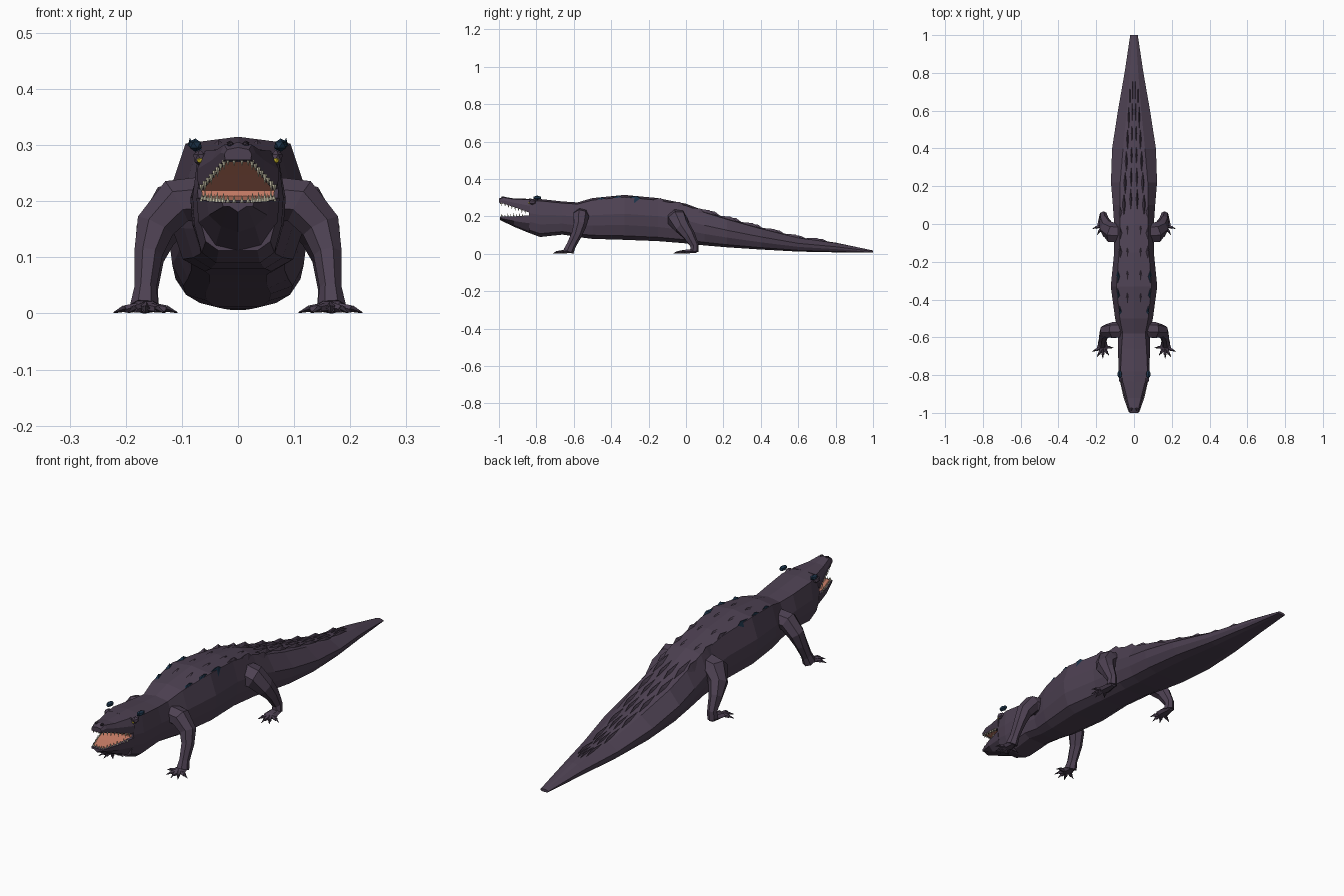
import bpy, bmesh
from math import pi, cos, sin
from mathutils import Vector, Matrix

if "Cube" in bpy.data.objects:
    bpy.data.objects.remove(bpy.data.objects["Cube"])


def material(name, rgb):
    m = bpy.data.materials.new(name)
    m.diffuse_color = (*rgb, 1)
    m.use_nodes = True
    m.node_tree.nodes["Principled BSDF"].inputs["Base Color"].default_value = m.diffuse_color
    return m


HIDE = material("hide", (0.075, 0.053, 0.085))
BLUE = material("blue_scale", (0.012, 0.035, 0.07))
FLESH = material("mouth_flesh", (0.65, 0.23, 0.15))
IVORY = material("ivory", (0.75, 0.7, 0.52))
YELLOW = material("eye_yellow", (0.75, 0.6, 0.03))
DARK = material("claw_dark", (0.035, 0.026, 0.04))


def finish(name, bm, mat, mirror=False):
    if mirror:
        geom = bmesh.ops.duplicate(bm, geom=bm.verts[:] + bm.edges[:] + bm.faces[:])["geom"]
        verts = [g for g in geom if isinstance(g, bmesh.types.BMVert)]
        bmesh.ops.scale(bm, vec=(-1, 1, 1), verts=verts)
    bmesh.ops.recalc_face_normals(bm, faces=bm.faces)
    mesh = bpy.data.meshes.new(name)
    bm.to_mesh(mesh)
    bm.free()
    mesh.materials.append(mat)
    ob = bpy.data.objects.new(name, mesh)
    bpy.context.collection.objects.link(ob)
    return ob


def loft(bm, rings):
    loops = [[bm.verts.new(p) for p in ring] for ring in rings]
    n = len(loops[0])
    for a, b in zip(loops, loops[1:]):
        for i in range(n):
            bm.faces.new((a[i], a[(i + 1) % n], b[(i + 1) % n], b[i]))
    bm.faces.new(loops[0])
    bm.faces.new(loops[-1][::-1])


def tube(bm, path, ref, sides=6):
    """path rows: x, y, z, radius along ref, radius across"""
    pts = [Vector(p[:3]) for p in path]
    rings = []
    for i, p in enumerate(path):
        t = (pts[min(i + 1, len(pts) - 1)] - pts[max(i - 1, 0)]).normalized()
        u = (Vector(ref) - t * t.dot(Vector(ref))).normalized()
        v = t.cross(u)
        rings.append([pts[i] + u * p[3] * cos(2 * pi * k / sides) + v * p[4] * sin(2 * pi * k / sides)
                      for k in range(sides)])
    loft(bm, rings)


def symmetric(y, half, top, bottom):
    """Closed ring from a right-hand half profile plus centre points"""
    return ([(0, y, top)] + [(x, y, z) for x, z in half] + [(0, y, bottom)]
            + [(-x, y, z) for x, z in reversed(half)])


# Body and tail: y, half width, top, bottom, shoulder ratio
BODY = [(-.84, .072, .295, .112, .85), (-.78, .081, .293, .09, .88), (-.66, .085, .28, .103, .78),
        (-.58, .083, .275, .09, .72), (-.5, .10, .298, .08, .75), (-.33, .123, .315, .075, .76),
        (-.15, .105, .298, .068, .75), (0, .105, .268, .056, .7), (.1, .112, .23, .045, .65),
        (.22, .122, .192, .035, .6), (.4, .116, .14, .023, .5), (.6, .085, .088, .012, .45),
        (.8, .05, .06, .008, .45), (1, .02, .018, .006, .5)]


def body_ring(y, w, top, bot, t):
    h = top - bot
    half = [(t * w, top - .05 * h), (w, top - .42 * h), (.96 * w, bot + .33 * h),
            (.8 * w, bot + .09 * h), (.48 * w, bot)]
    return symmetric(y, half, top, bot)


bm = bmesh.new()
loft(bm, [body_ring(*s) for s in BODY])
finish("body_and_tail", bm, HIDE)


def surface_z(x, y):
    for a, b in zip(BODY, BODY[1:]):
        if a[0] <= y <= b[0]:
            f = (y - a[0]) / (b[0] - a[0])
            _, w, top, bot, t = [p + (q - p) * f for p, q in zip(a, b)]
            h, e = top - bot, t * w
            if x <= e:
                return top - .05 * h * x / e
            return top - .05 * h - .37 * h * (x - e) / (w - e)


# Upper jaw: y, half width, top, bottom
bm = bmesh.new()
loft(bm, [symmetric(y, [(.8 * w, t - .004), (w, (t + b) / 2), (.97 * w, b)], t, b) for y, w, t, b in
          [(-1, .024, .296, .274), (-.975, .031, .305, .268), (-.92, .047, .296, .25), (-.835, .073, .294, .22)]])
finish("upper_jaw", bm, HIDE)

# Lower jaw
bm = bmesh.new()
loft(bm, [symmetric(y, [(w, t), (.95 * w, t - .45 * (t - b)), (.55 * w, b + .01)], t, b) for y, w, t, b in
          [(-.995, .028, .198, .181), (-.92, .055, .2, .145), (-.835, .074, .206, .11)]])
finish("lower_jaw", bm, HIDE)

# Mouth lining: palate, throat and tongue as one strip
bm = bmesh.new()
strip = [(-.985, .27, .02), (-.92, .247, .04), (-.845, .219, .064),
         (-.845, .209, .064), (-.92, .204, .048), (-.985, .201, .025)]
rows = [[bm.verts.new((s * w, y, z)) for s in (-1, 1)] for y, z, w in strip]
for a, b in zip(rows, rows[1:]):
    bm.faces.new((a[0], a[1], b[1], b[0]))
finish("mouth_lining", bm, FLESH)


# Teeth along both jaw rims
def tooth(bm, x, y, z, h):
    rot = Matrix.Rotation(pi if h < 0 else 0, 4, 'X')
    bmesh.ops.create_cone(bm, cap_ends=True, segments=4, radius1=.0042, radius2=0, depth=abs(h),
                          matrix=Matrix.Translation((x, y, z + h / 2)) @ rot)


bm = bmesh.new()
for i in range(8):
    f = i / 7
    size = .015 if i % 2 else .02
    tooth(bm, .025 + .04 * f, -.985 + .125 * f, .274 - .044 * f, -size)
    tooth(bm, .026 + .038 * f, -.984 + .11 * f, .196 + .004 * f, size)
for x in (.007, .018):
    tooth(bm, x, -.992, .277, -.015)
    tooth(bm, x, -.988, .195, .017)
finish("teeth", bm, IVORY, True)


# Eyes, brows and nostrils
def blob(name, loc, scale, mat):
    bm = bmesh.new()
    bmesh.ops.create_icosphere(bm, subdivisions=1, radius=1,
                               matrix=Matrix.Translation(loc) @ Matrix.Diagonal((*scale, 1)))
    finish(name, bm, mat, True)


blob("eyes", (.068, -.835, .273), (.006, .009, .006), YELLOW)
blob("eye_sockets", (.068, -.822, .277), (.013, .022, .015), HIDE)
blob("brows", (.076, -.795, .3), (.013, .024, .012), BLUE)
blob("nostrils", (.014, -.978, .302), (.007, .01, .006), DARK)


# Back and tail scutes: low keeled wedges following the surface
def scute(bm, x, y, length, width, height):
    def at(dx, dy, dz):
        return bm.verts.new((x + dx, y + dy, surface_z(x + dx, y + dy) + dz))
    front, back = at(0, -length / 2, -.002), at(0, length / 2, -.002)
    left, right = at(-width / 2, 0, -.002), at(width / 2, 0, -.002)
    peak = at(0, length * .2, height)
    for a, b in ((front, left), (left, back), (back, right), (right, front)):
        bm.faces.new((a, b, peak))


bm = bmesh.new()
for y in (-.47, -.38, -.28):
    scute(bm, .076 if y < -.4 else .086, y, .085, .026, .012)
finish("blue_back_scutes", bm, BLUE, True)

bm = bmesh.new()
for y in (-.15, -.05, .06):
    scute(bm, .074, y, .08, .024, .014)
for y in (-.4, -.28, -.16, -.04):
    scute(bm, .035, y, .09, .02, .004)
finish("rear_back_scutes", bm, HIDE, True)

bm = bmesh.new()
for i in range(6):
    y = .1 + .115 * i
    k = 1 - .12 * i
    scute(bm, .053 * k, y, .13, .02 * k, .018 - .001 * i)
    scute(bm, .017 * k, y + .03, .12, .014 * k, .015 - .001 * i)
finish("tail_scutes", bm, HIDE, True)

# Legs: x, y, z, radius along y, radius across
FRONT_LEG = [(.06, -.56, .205, .044, .04), (.11, -.563, .2, .044, .042), (.148, -.567, .155, .036, .036),
             (.16, -.585, .105, .03, .026), (.165, -.615, .045, .026, .02), (.167, -.63, .012, .03, .026)]
HIND_LEG = [(.06, -.05, .195, .055, .05), (.115, -.047, .185, .055, .05), (.145, -.02, .145, .044, .038),
            (.158, .015, .1, .034, .027), (.162, .045, .045, .024, .02), (.163, .043, .012, .024, .022)]
FRONT_TIPS = [(.222, -.675), (.196, -.705), (.165, -.712), (.132, -.695), (.108, -.655)]
HIND_TIPS = [(.22, -.025), (.195, -.058), (.163, -.068), (.13, -.045)]

for name, leg, palm, tips in (("front", FRONT_LEG, (.166, -.652), FRONT_TIPS),
                              ("hind", HIND_LEG, (.164, -.005), HIND_TIPS)):
    bm = bmesh.new()
    tube(bm, leg, (0, 1, 0), 7)
    finish(name + "_legs", bm, HIDE, True)

    # Palm and splayed toes
    bm = bmesh.new()
    x0, y0 = leg[-1][0], leg[-1][1]
    px, py = palm
    tube(bm, [(x0, y0 + .012, .016, .018, .014), (px, py, .012, .03, .011), (px, py - .014, .01, .024, .007)], (1, 0, 0))
    claws = bmesh.new()
    for tx, ty in tips:
        mx, my = px + (tx - px) * .65, py + (ty - py) * .65
        side = (ty - py, px - tx, 0)
        tube(bm, [(px + (tx - px) * .1, py + (ty - py) * .1, .012, .009, .009), (mx, my, .008, .008, .007)], side, 5)
        tube(claws, [(mx, my, .009, .006, .006), (tx, ty, .0015, .001, .001)], side, 4)
    finish(name + "_feet", bm, HIDE, True)
    finish(name + "_claws", claws, DARK, True)
